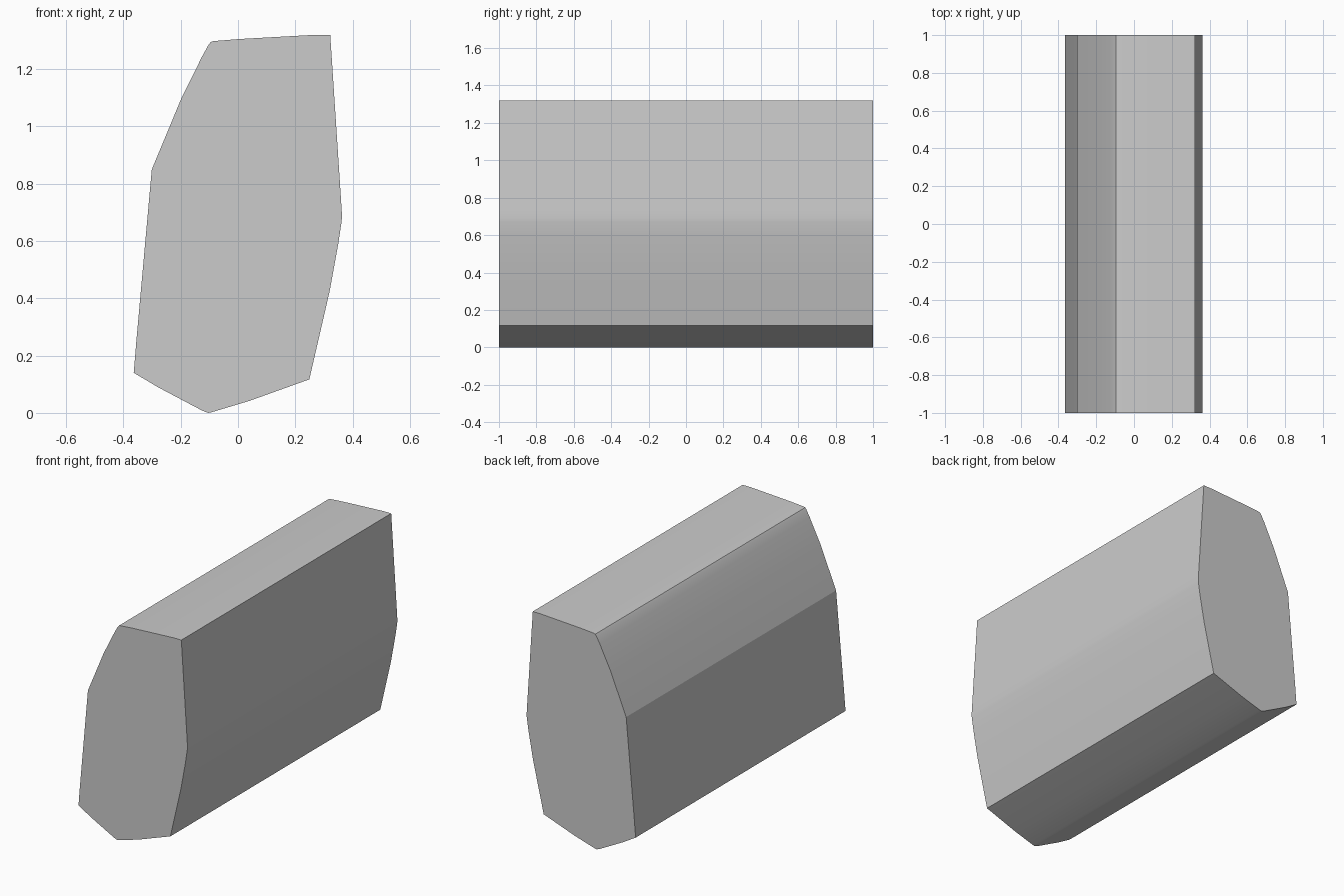
import bpy, bmesh, math

if "Cube" in bpy.data.objects:
    bpy.data.objects.remove(bpy.data.objects["Cube"])

# Cross-section (x, z), counter-clockwise seen from the front
profile = [
    (-0.364, 0.140), (-0.280, 0.090), (-0.197, 0.046), (-0.125, 0.008),
    (-0.113, 0.003), (-0.103, 0.0), (-0.090, 0.003), (0.040, 0.042),
    (0.249, 0.117), (0.320, 0.425), (0.350, 0.590), (0.362, 0.670),
    (0.363, 0.690), (0.360, 0.740), (0.322, 1.320), (0.270, 1.320),
    (0.000, 1.305), (-0.085, 1.298), (-0.095, 1.295), (-0.103, 1.285),
    (-0.125, 1.245), (-0.197, 1.100), (-0.301, 0.850), (-0.355, 0.250),
]
HALF_LENGTH = 1.0

# Extrude the cross-section along y
bm = bmesh.new()
front = bm.faces.new([bm.verts.new((x, -HALF_LENGTH, z)) for x, z in profile])
extruded = bmesh.ops.extrude_face_region(bm, geom=[front], use_keep_orig=True)
verts = [v for v in extruded["geom"] if isinstance(v, bmesh.types.BMVert)]
bmesh.ops.translate(bm, verts=verts, vec=(0, 2 * HALF_LENGTH, 0))
bmesh.ops.recalc_face_normals(bm, faces=bm.faces)

mesh = bpy.data.meshes.new("block")
bm.to_mesh(mesh)
bm.free()
block = bpy.data.objects.new("block", mesh)
bpy.context.collection.objects.link(block)

# Soft shading on the gentle curves, crisp corners elsewhere
bpy.context.view_layer.objects.active = block
block.select_set(True)
bpy.ops.object.shade_smooth_by_angle(angle=math.radians(17))
